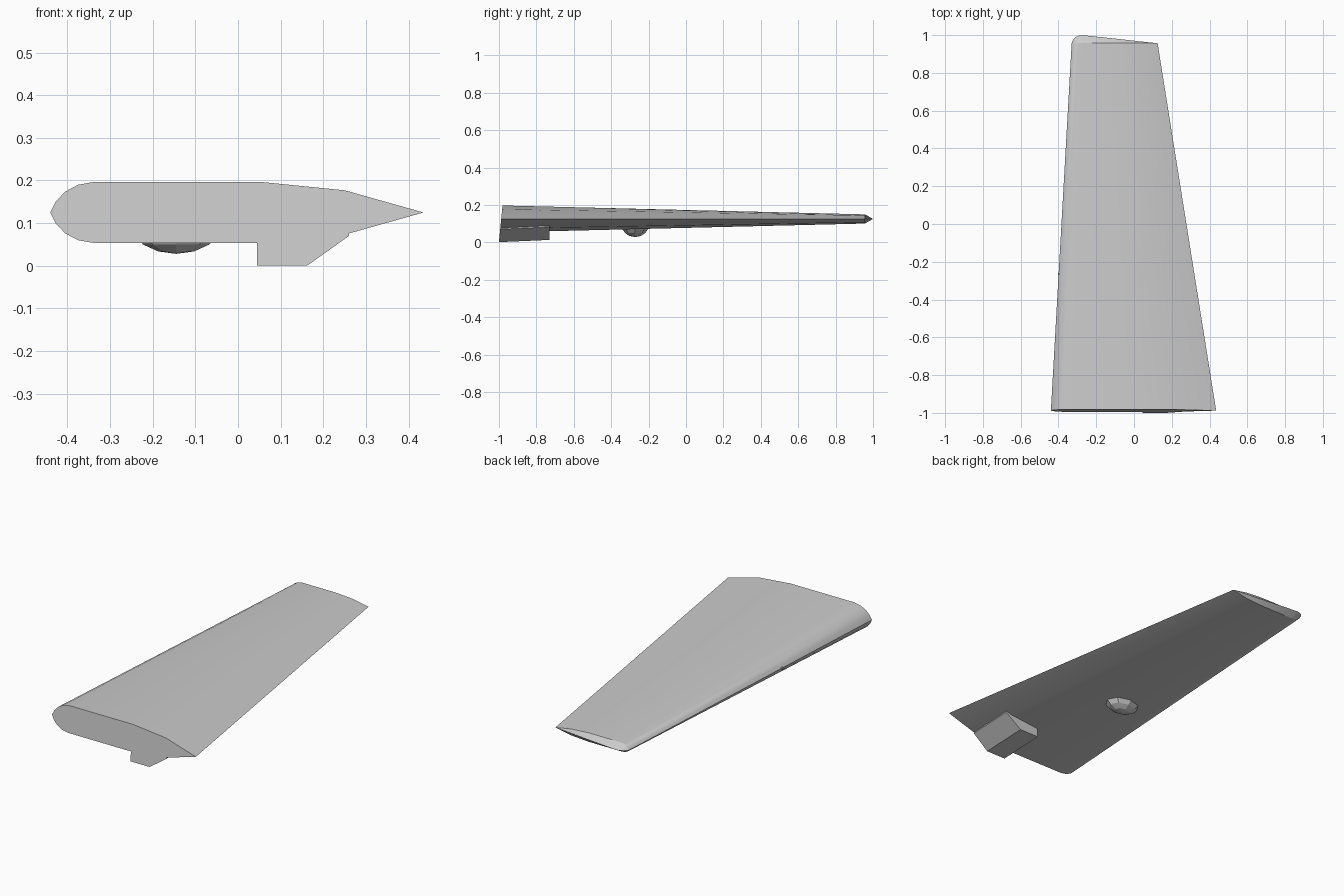
import bpy, bmesh, math
from mathutils import Matrix, Vector

cube = bpy.data.objects.get("Cube")
if cube:
    bpy.data.objects.remove(cube, do_unlink=True)

grey = bpy.data.materials.new("light grey")
grey.use_nodes = True
colour = (0.6, 0.6, 0.6, 1)
grey.diffuse_color = colour
grey.node_tree.nodes["Principled BSDF"].inputs["Base Color"].default_value = colour

MID = 0.125  # height of the chord plane


def finish(name, bm, smooth=None):
    bmesh.ops.recalc_face_normals(bm, faces=bm.faces)
    mesh = bpy.data.meshes.new(name)
    bm.to_mesh(mesh)
    bm.free()
    mesh.materials.append(grey)
    obj = bpy.data.objects.new(name, mesh)
    bpy.context.collection.objects.link(obj)
    if smooth:
        bpy.ops.object.select_all(action='DESELECT')
        obj.select_set(True)
        bpy.context.view_layer.objects.active = obj
        bpy.ops.object.shade_smooth_by_angle(angle=math.radians(smooth))
    return obj


def root_y(z):
    # the root face leans slightly
    return -0.988 + 0.1 * (z - MID)


# wing: symmetric section lofted from root to tip, closed by a thin curved tip edge
half = [(-0.44, 0), (-0.427, 0.026), (-0.405, 0.049), (-0.375, 0.065), (-0.335, 0.072),
        (0.05, 0.072), (0.25, 0.052), (0.435, 0)]
tip_bulge = [0, 0.018, 0.03, 0.039, 0.043, 0.022, 0.01, 0]
section = half + [(x, -h) for x, h in half[-2:0:-1]]
bulge = tip_bulge + tip_bulge[-2:0:-1]

bm = bmesh.new()
root, tip = [], []
for x, h in section:
    root.append(bm.verts.new((x, root_y(MID + h), MID + h)))
    tip.append(bm.verts.new((-0.33 + (x + 0.44) * 0.52, 0.957, MID + h * 0.34)))
n, last = len(section), len(half) - 1
edge = [tip[0]] + [bm.verts.new((tip[i].co.x, 0.957 + tip_bulge[i], MID))
                   for i in range(1, last)] + [tip[last]]
edge += edge[-2:0:-1]
bm.faces.new(root)
for i in range(n):
    j = (i + 1) % n
    bm.faces.new((root[i], root[j], tip[j], tip[i]))
    corners = list(dict.fromkeys((tip[i], tip[j], edge[j], edge[i])))
    bm.faces.new(corners)
finish("wing", bm, 25)

# mounting block under the trailing part of the root
bm = bmesh.new()
block = [(0.045, 0.1), (0.045, 0.001), (0.163, 0.001), (0.26, 0.07), (0.26, 0.1)]
near = [bm.verts.new((x, root_y(z), z)) for x, z in block]
far = [bm.verts.new((x, -0.73, z + 0.012)) for x, z in block]
bm.faces.new(near)
bm.faces.new(far)
for i in range(len(block)):
    j = (i + 1) % len(block)
    bm.faces.new((near[i], near[j], far[j], far[i]))
finish("root_block", bm)

# faceted blister under the middle of the wing
bm = bmesh.new()
bmesh.ops.create_uvsphere(bm, u_segments=8, v_segments=8, radius=1)
bmesh.ops.transform(bm, verts=bm.verts, matrix=Matrix.Translation((-0.145, -0.272, 0.103))
                    @ Matrix.Diagonal(Vector((0.11, 0.077, 0.075, 1))))
finish("blister", bm)

# thin rod that ends at the leading edge
bm = bmesh.new()
bmesh.ops.create_cone(bm, cap_ends=True, segments=8, radius1=0.006, radius2=0.006, depth=0.2)
bmesh.ops.transform(bm, verts=bm.verts, matrix=Matrix.Translation((-0.303, -0.265, MID))
                    @ Matrix.Rotation(math.pi / 2, 4, 'Y'))
finish("rod", bm)
